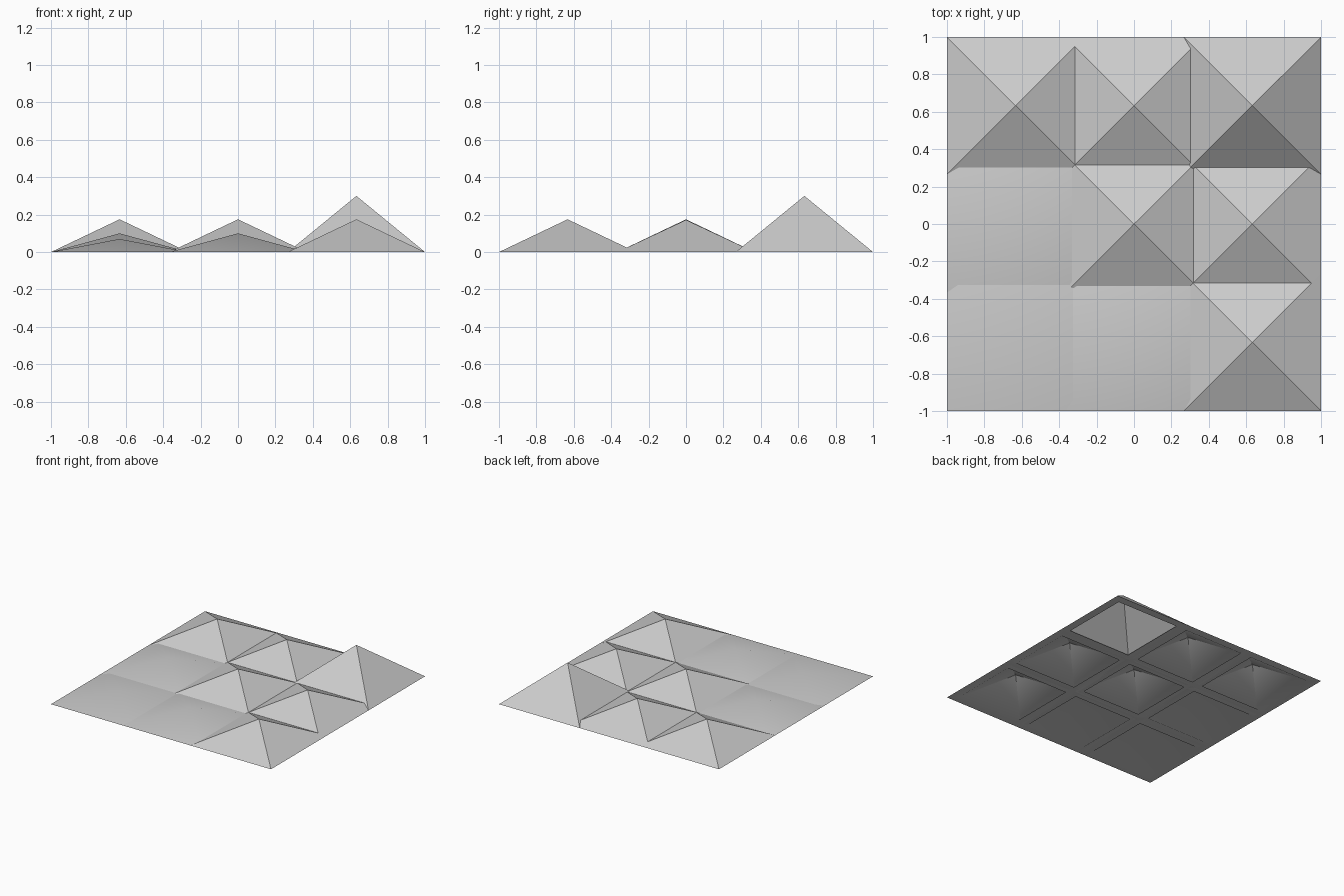
import bpy
import bmesh
import math

cube = bpy.data.objects.get("Cube")
if cube:
    bpy.data.objects.remove(cube, do_unlink=True)

# One plain grey for the whole model
grey = bpy.data.materials.new("plain grey")
grey.use_nodes = True
colour = (0.6, 0.6, 0.6, 1)
grey.diffuse_color = colour
grey.node_tree.nodes["Principled BSDF"].inputs["Base Color"].default_value = colour

PITCH = 0.633   # distance between peaks
OUTER = 0.367   # half width of each base, so neighbours overlap
INNER = 0.30    # half width of the hollow underneath


def square(bm, half):
    return [bm.verts.new((sx * half, sy * half, 0))
            for sx, sy in ((-1, -1), (1, -1), (1, 1), (-1, 1))]


def hollow_pyramid(name, x, y, height):
    """Pyramid with a flat base rim and a hollow inside."""
    bm = bmesh.new()
    outer, inner = square(bm, OUTER), square(bm, INNER)
    peak = bm.verts.new((0, 0, height))
    roof = bm.verts.new((0, 0, height * 0.97))
    for i in range(4):
        j = (i + 1) % 4
        bm.faces.new((outer[i], outer[j], peak))
        bm.faces.new((inner[j], inner[i], roof))
        bm.faces.new((outer[j], outer[i], inner[i], inner[j]))
    mesh = bpy.data.meshes.new(name)
    bm.to_mesh(mesh)
    bm.free()
    mesh.materials.append(grey)
    obj = bpy.data.objects.new(name, mesh)
    obj.location = (x, y, 0)
    bpy.context.collection.objects.link(obj)
    return obj


# Peak heights, rows from front to back, columns from right to left side
rows = {
    "front": (0.07, 0.10, 0.175),
    "middle": (0.10, 0.175, 0.172),
    "back": (0.175, 0.175, 0.30),
}
bpy.ops.object.select_all(action="DESELECT")
for r, (row, heights) in enumerate(rows.items()):
    for c, (column, height) in enumerate(zip(("right", "centre", "left"), heights)):
        peak = hollow_pyramid(f"{row}_{column}_pyramid",
                              (c - 1) * PITCH, (r - 1) * PITCH, height)
        peak.select_set(True)
        bpy.context.view_layer.objects.active = peak
bpy.ops.object.shade_smooth_by_angle(angle=math.radians(30))
